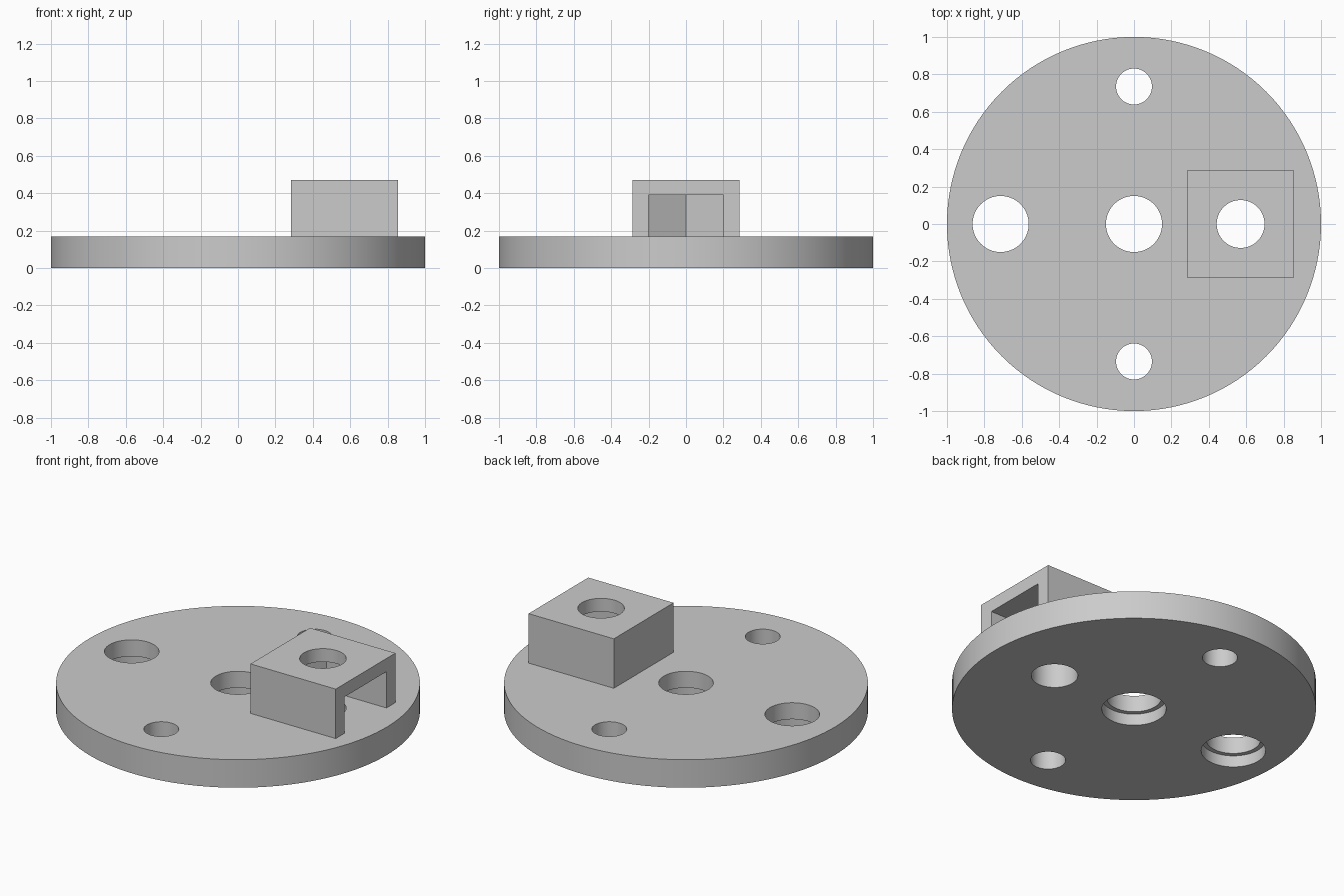
import bpy, bmesh, math

cube = bpy.data.objects.get("Cube")
if cube:
    bpy.data.objects.remove(cube, do_unlink=True)

DISC_TOP, BLOCK_TOP, POCKET_TOP = 0.17, 0.47, 0.39
BLOCK_X, BLOCK_HALF, POCKET_HALF = 0.57, 0.286, 0.2

grey = bpy.data.materials.new("plain_grey")
grey.use_nodes = True
grey.diffuse_color = (0.6, 0.6, 0.6, 1)
grey.node_tree.nodes["Principled BSDF"].inputs["Base Color"].default_value = (0.6, 0.6, 0.6, 1)


def prism(name, outline, z0, z1):
    """Extrude a flat outline from z0 up to z1."""
    bm = bmesh.new()
    face = bm.faces.new([bm.verts.new((x, y, z0)) for x, y in outline])
    top = bmesh.ops.extrude_face_region(bm, geom=[face])
    verts = [v for v in top["geom"] if isinstance(v, bmesh.types.BMVert)]
    bmesh.ops.translate(bm, verts=verts, vec=(0, 0, z1 - z0))
    bmesh.ops.recalc_face_normals(bm, faces=bm.faces)
    mesh = bpy.data.meshes.new(name)
    bm.to_mesh(mesh)
    bm.free()
    mesh.materials.append(grey)
    obj = bpy.data.objects.new(name, mesh)
    bpy.context.collection.objects.link(obj)
    return obj


def circle(x, y, radius, sides=64):
    return [(x + radius * math.cos(math.tau * i / sides),
             y + radius * math.sin(math.tau * i / sides)) for i in range(sides)]


def cut(obj, cutter):
    """Subtract the cutter from the part and discard it."""
    bpy.ops.object.select_all(action="DESELECT")
    bpy.context.view_layer.objects.active = obj
    obj.select_set(True)
    mod = obj.modifiers.new("cut", "BOOLEAN")
    mod.operation, mod.solver, mod.object = "DIFFERENCE", "EXACT", cutter
    bpy.ops.object.modifier_apply(modifier=mod.name)
    bpy.data.objects.remove(cutter, do_unlink=True)


def smooth(obj):
    bpy.ops.object.select_all(action="DESELECT")
    bpy.context.view_layer.objects.active = obj
    obj.select_set(True)
    bpy.ops.object.shade_smooth_by_angle(angle=math.radians(25))


# Round base plate with plain through holes
disc = prism("base_disc", circle(0, 0, 1, 128), 0, DISC_TOP)
holes = [(0, 0, 0.15), (-0.713, 0, 0.15), (BLOCK_X, 0, 0.128),
         (0, 0.735, 0.096), (0, -0.735, 0.096)]
for x, y, r in holes:
    cut(disc, prism("hole_cutter", circle(x, y, r), -0.1, 0.3))

# Wider recesses on the underside of the two large holes
for x, y, r in holes[:2]:
    cut(disc, prism("recess_cutter", circle(x, y, 0.177), -0.1, 0.07))
smooth(disc)

# Square housing, open on the outer side, with a pocket ending in a V
x0, x1 = BLOCK_X - BLOCK_HALF, BLOCK_X + BLOCK_HALF
h, p = BLOCK_HALF, POCKET_HALF
block = prism("nut_housing", [(x0, -h), (x1, -h), (x1, h), (x0, h)], DISC_TOP, BLOCK_TOP)
corner = p / math.sqrt(3)
pocket = [(1.2, -p), (1.2, p), (BLOCK_X - corner, p),
          (BLOCK_X - 2 * corner, 0), (BLOCK_X - corner, -p)]
cut(block, prism("pocket_cutter", pocket, 0, POCKET_TOP))
cut(block, prism("bore_cutter", circle(BLOCK_X, 0, 0.128), 0.1, 0.6))
smooth(block)
